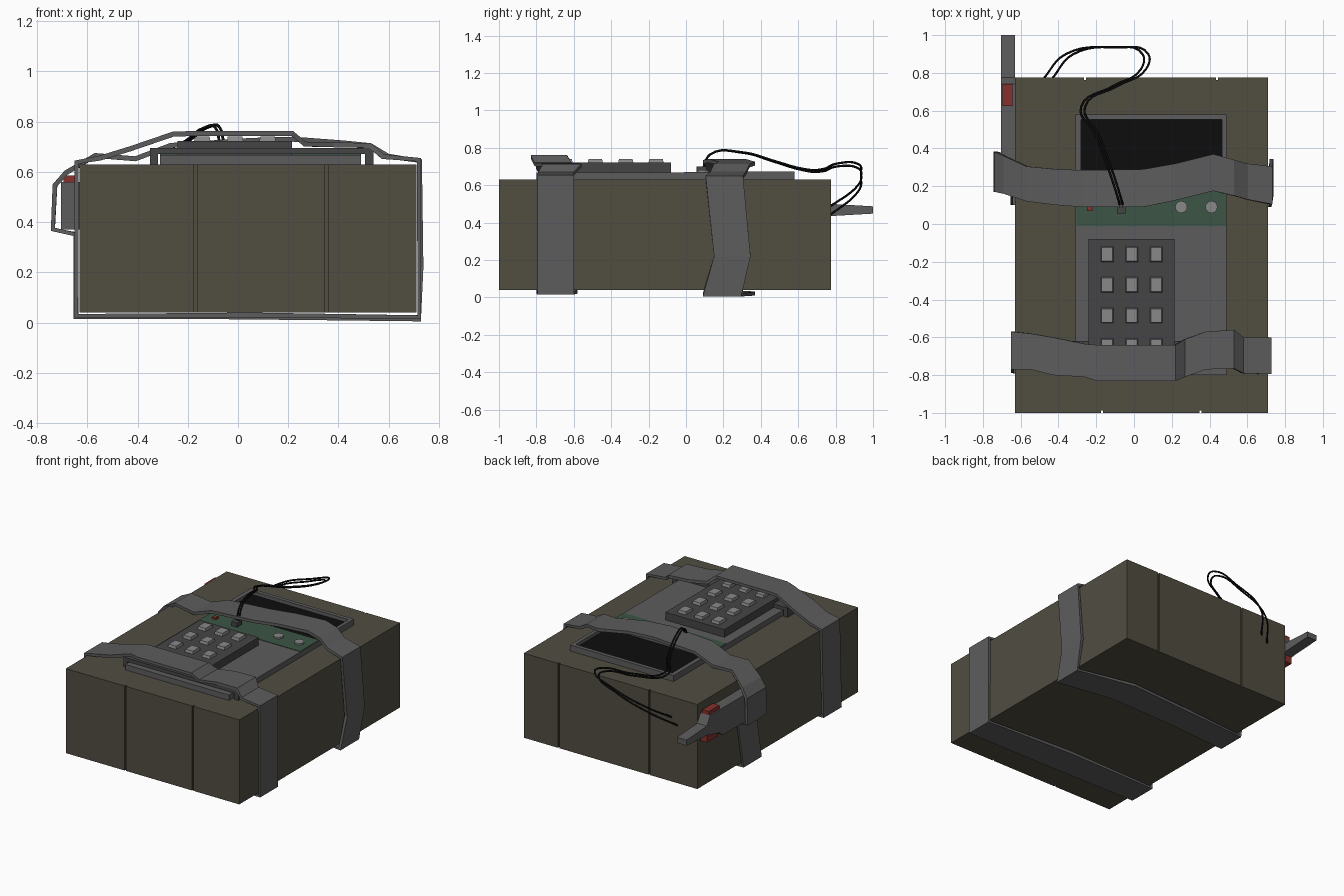
import bpy, bmesh
from mathutils import Matrix, Vector


def mat(name, r, g, b):
    m = bpy.data.materials.new(name)
    m.diffuse_color = (r, g, b, 1)
    return m


OLIVE = mat("olive", 0.082, 0.074, 0.053)
STRAP = mat("tape_grey", 0.108, 0.108, 0.11)
DARK = mat("dark_grey", 0.06, 0.06, 0.062)
LIGHT = mat("key_grey", 0.25, 0.25, 0.25)
BLACK = mat("black", 0.004, 0.004, 0.004)
GREEN = mat("board_green", 0.045, 0.09, 0.06)
RED = mat("red", 0.24, 0.03, 0.025)


def finish(name, bm, material):
    me = bpy.data.meshes.new(name)
    bm.to_mesh(me)
    bm.free()
    ob = bpy.data.objects.new(name, me)
    bpy.context.collection.objects.link(ob)
    if material:
        me.materials.append(material)
    return ob


def boxes(name, ranges, material=None, taper=1.0):
    """Object made of boxes given as (x0, x1, y0, y1, z0, z1); taper shrinks tops."""
    bm = bmesh.new()
    for x0, x1, y0, y1, z0, z1 in ranges:
        c = Vector((x0 + x1, y0 + y1, z0 + z1)) / 2
        m = Matrix.Translation(c) @ Matrix.Diagonal((x1 - x0, y1 - y0, z1 - z0, 1))
        for v in bmesh.ops.create_cube(bm, size=1, matrix=m)["verts"]:
            if v.co.z > c.z:
                v.co.x = c.x + (v.co.x - c.x) * taper
                v.co.y = c.y + (v.co.y - c.y) * taper
    return finish(name, bm, material)


def strap(name, pts):
    """Closed band; each point is (x, z, y_front, y_back), clockwise from the front."""
    bm = bmesh.new()
    rows = [(bm.verts.new((x, a, z)), bm.verts.new((x, b, z))) for x, z, a, b in pts]
    for (a0, a1), (b0, b1) in zip(rows, rows[1:] + rows[:1]):
        bm.faces.new((a0, b0, b1, a1))
    ob = finish(name, bm, STRAP)
    sol = ob.modifiers.new("thickness", "SOLIDIFY")
    sol.thickness, sol.offset = 0.02, -1
    return ob


# Body of three bricks, parted by grooves on the front and back
body = boxes("body_block", [(-0.63, 0.71, -1, 0.775, 0.04, 0.63)], OLIVE)
cut = boxes("groove_cutter",
            [(x - 0.006, x + 0.006, -1.1, -0.988, 0, 0.7) for x in (-0.17, 0.352)] +
            [(x - 0.006, x + 0.006, 0.763, 0.9, 0, 0.7) for x in (-0.26, 0.44)])
cut.hide_render = True
cut.hide_viewport = True
groove = body.modifiers.new("grooves", "BOOLEAN")
groove.operation, groove.object = "DIFFERENCE", cut

# Control panel with a recessed screen
boxes("panel_plate", [(-0.31, 0.49, -0.8, 0.2, 0.63, 0.668)], STRAP)
boxes("screen_frame", [(-0.31, -0.28, 0.2, 0.58, 0.63, 0.672),
                       (0.465, 0.49, 0.2, 0.58, 0.63, 0.672),
                       (-0.28, 0.465, 0.553, 0.58, 0.63, 0.672)], STRAP)
boxes("screen", [(-0.28, 0.465, 0.2, 0.553, 0.63, 0.648)], BLACK)
boxes("circuit_board", [(-0.305, 0.488, -0.01, 0.2, 0.66, 0.671)], GREEN)
boxes("indicator", [(-0.25, -0.22, 0.07, 0.1, 0.67, 0.683)], RED)
boxes("wire_clip", [(-0.09, -0.045, 0.055, 0.11, 0.67, 0.7)], DARK)
for i, x in enumerate((0.25, 0.41)):
    bm = bmesh.new()
    bmesh.ops.create_cone(bm, cap_ends=True, segments=16, radius1=0.032, radius2=0.032,
                          depth=0.02, matrix=Matrix.Translation((x, 0.09, 0.672)))
    finish(f"knob_{i}", bm, LIGHT)

# Bracket over the front end of the panel
boxes("front_bracket", [(-0.35, 0.54, -0.765, -0.62, 0.672, 0.696),
                        (-0.35, -0.318, -0.765, -0.62, 0.63, 0.672),
                        (0.505, 0.54, -0.765, -0.62, 0.63, 0.672)], DARK)

# Keypad and its grid of keys
boxes("keypad", [(-0.24, 0.215, -0.72, -0.08, 0.668, 0.722)], DARK)
boxes("keys", [(x - 0.034, x + 0.034, y - 0.042, y + 0.042, 0.715, 0.741)
               for x in (-0.142, -0.012, 0.118) for y in (-0.16, -0.322, -0.485, -0.647)],
      LIGHT, taper=0.85)

# Straps wrapped around the body
strap("front_strap", [
    (-0.65, 0.02, -0.79, -0.59), (-0.65, 0.645, -0.77, -0.57), (-0.55, 0.665, -0.77, -0.58),
    (-0.43, 0.702, -0.8, -0.6), (-0.26, 0.76, -0.81, -0.635), (-0.2, 0.762, -0.83, -0.64),
    (0.22, 0.762, -0.83, -0.64), (0.27, 0.72, -0.81, -0.61), (0.38, 0.718, -0.77, -0.57),
    (0.53, 0.714, -0.765, -0.56), (0.58, 0.67, -0.79, -0.6), (0.728, 0.655, -0.795, -0.6),
    (0.728, 0.015, -0.795, -0.6), (0.05, 0.02, -0.8, -0.58)])
strap("back_strap", [
    (-0.655, 0.015, 0.1, 0.3), (-0.655, 0.345, 0.16, 0.36), (-0.745, 0.365, 0.17, 0.385),
    (-0.738, 0.55, 0.17, 0.38), (-0.69, 0.605, 0.16, 0.36), (-0.57, 0.675, 0.12, 0.305),
    (-0.41, 0.662, 0.1, 0.29), (-0.27, 0.715, 0.09, 0.285), (0.05, 0.735, 0.09, 0.29),
    (0.22, 0.74, 0.125, 0.32), (0.42, 0.725, 0.175, 0.37), (0.53, 0.714, 0.15, 0.34),
    (0.6, 0.672, 0.13, 0.32), (0.732, 0.65, 0.105, 0.305), (0.738, 0.22, 0.15, 0.345),
    (0.728, 0.005, 0.09, 0.295), (0.3, 0.01, 0.15, 0.37), (-0.2, 0.015, 0.13, 0.33)])

# Side tool: stepped handle with a thin blade and red grips
profile = [(0.19, 0.37), (0.6, 0.37), (0.64, 0.4), (0.775, 0.435), (1, 0.448), (1, 0.487),
           (0.775, 0.5), (0.74, 0.56), (0.19, 0.56)]
bm = bmesh.new()
face = bm.faces.new([bm.verts.new((-0.705, y, z)) for y, z in profile])
ext = bmesh.ops.extrude_face_region(bm, geom=[face])["geom"]
bmesh.ops.translate(bm, vec=(0.075, 0, 0),
                    verts=[e for e in ext if isinstance(e, bmesh.types.BMVert)])
bmesh.ops.recalc_face_normals(bm, faces=bm.faces)
finish("side_tool", bm, STRAP)
boxes("tool_grips", [(-0.695, -0.643, 0.625, 0.74, 0.55, 0.585),
                     (-0.695, -0.643, 0.64, 0.76, 0.375, 0.425)], RED)

# Pair of looping wires from the clip to the back of the body
path = [(-0.065, 0.09, 0.69), (-0.075, 0.13, 0.765), (-0.13, 0.3, 0.775), (-0.2, 0.48, 0.725),
        (-0.27, 0.62, 0.685), (-0.1, 0.73, 0.68), (0.05, 0.82, 0.71), (0.06, 0.9, 0.71),
        (-0.1, 0.935, 0.65), (-0.34, 0.9, 0.56), (-0.46, 0.765, 0.46)]
for n, s in (("wire_a", 1), ("wire_b", -1)):
    cu = bpy.data.curves.new(n, "CURVE")
    cu.dimensions, cu.bevel_depth, cu.bevel_resolution = "3D", 0.006, 1
    cu.resolution_u = 6
    sp = cu.splines.new("BEZIER")
    sp.bezier_points.add(len(path) - 1)
    for i, (bp, p) in enumerate(zip(sp.bezier_points, path)):
        k = s * (0.008 + 0.015 * (i / 10) ** 2)
        bp.co = (p[0] + k, p[1], p[2] + k * i / 10)
        bp.handle_left_type = bp.handle_right_type = "AUTO"
    cu.materials.append(BLACK)
    bpy.context.collection.objects.link(bpy.data.objects.new(n, cu))
